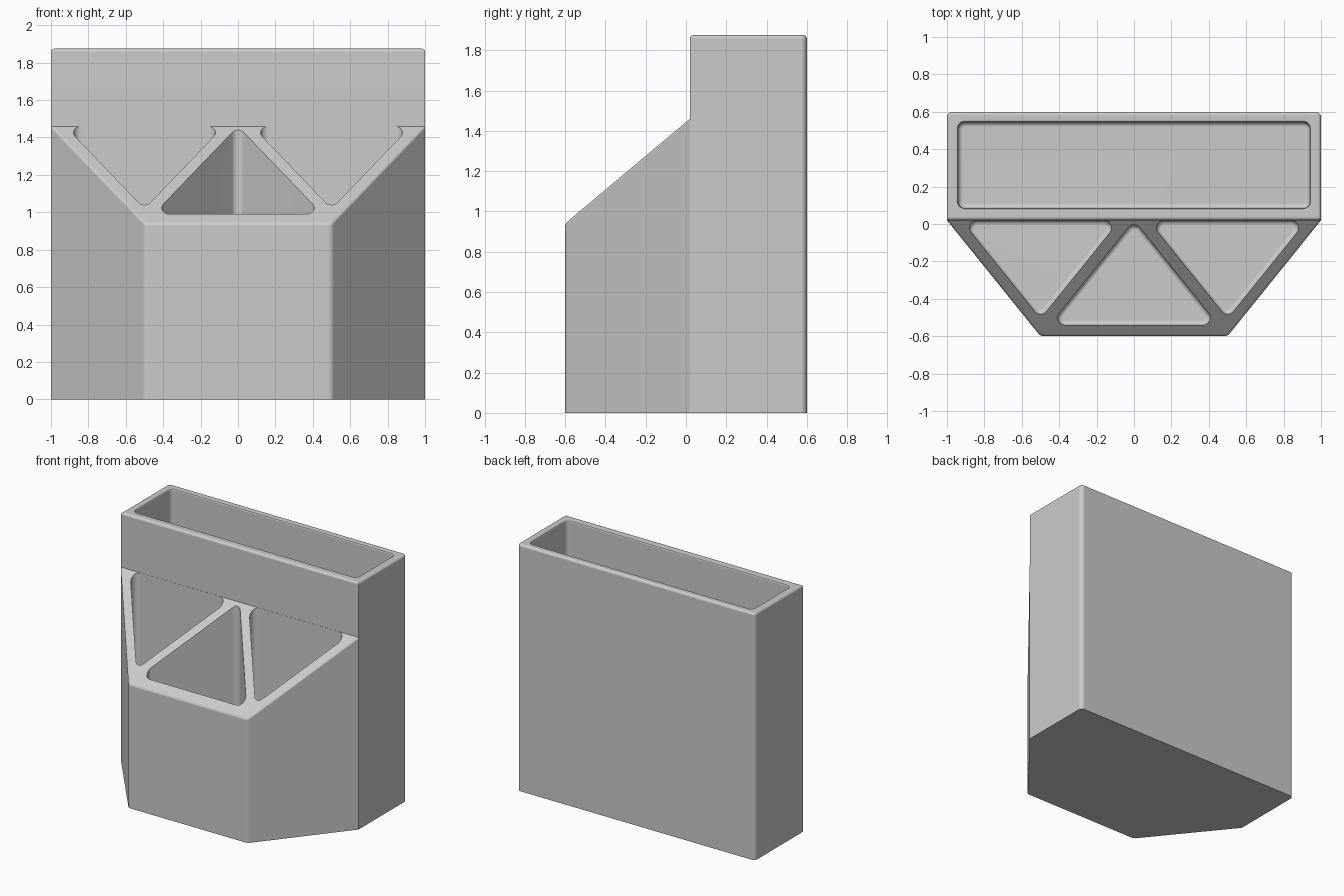
import bpy
import bmesh
import math
from mathutils import Vector

cube = bpy.data.objects.get("Cube")
if cube:
    bpy.data.objects.remove(cube, do_unlink=True)

STEPS = 6        # segments per rounded corner
WALL = 0.06      # wall and floor thickness
HEIGHT = 1.875
FRONT, BACK, BOX_FRONT = -0.6, 0.6, 0.02

grey = bpy.data.materials.new("plain grey")
grey.use_nodes = True
grey.diffuse_color = (0.6, 0.6, 0.6, 1)
grey.node_tree.nodes["Principled BSDF"].inputs["Base Color"].default_value = (0.6, 0.6, 0.6, 1)


def outline(corners, inset):
    """Counter-clockwise plan of (x, y, radius) corners, rounded and inset."""
    pts = [Vector(c[:2]) for c in corners]
    result = []
    for i, p in enumerate(pts):
        a = (p - pts[i - 1]).normalized()
        b = (pts[(i + 1) % len(pts)] - p).normalized()
        n1, n2 = Vector((a.y, -a.x)), Vector((b.y, -b.x))
        radius = max(corners[i][2], inset + 0.001)
        centre = p - (n1 + n2) / (1 + n1.dot(n2)) * radius
        turn = n1.angle_signed(n2)
        start = math.atan2(n1.y, n1.x)
        for s in range(STEPS + 1):
            t = start - turn * s / STEPS
            result.append(centre + Vector((math.cos(t), math.sin(t))) * (radius - inset))
    return result


def loft(name, corners, sections):
    """Solid through (inset, height) sections; height is a function of y."""
    bm = bmesh.new()
    rings = [[bm.verts.new((p.x, p.y, height(p.y))) for p in outline(corners, inset)]
             for inset, height in sections]
    for low, high in zip(rings, rings[1:]):
        for i in range(len(low)):
            j = (i + 1) % len(low)
            bm.faces.new((low[i], low[j], high[j], high[i]))
    bm.faces.new(rings[0][::-1])
    bm.faces.new(rings[-1])
    bmesh.ops.recalc_face_normals(bm, faces=bm.faces)
    mesh = bpy.data.meshes.new(name)
    bm.to_mesh(mesh)
    bm.free()
    mesh.materials.append(grey)
    obj = bpy.data.objects.new(name, mesh)
    bpy.context.collection.objects.link(obj)
    return obj


def flat(z):
    return lambda y: z


def slope(drop):
    return lambda y: 0.94 + (y - FRONT) * 0.52 / 0.62 - drop


def arc(r):
    """Quarter circle as (inset, drop) pairs, from the wall to the cap."""
    angles = [math.pi / 2 * s / 4 for s in range(5)]
    return [(r * (1 - math.cos(t)), r * (1 - math.sin(t))) for t in angles]


def pocket_floor(r=0.025):
    return [(d, flat(WALL + drop)) for d, drop in reversed(arc(r))]


def combine(target, other, operation):
    mod = target.modifiers.new(operation.lower(), 'BOOLEAN')
    mod.operation = operation
    mod.solver = 'EXACT'
    mod.object = other
    bpy.context.view_layer.objects.active = target
    bpy.ops.object.modifier_apply(modifier=mod.name)
    bpy.data.objects.remove(other, do_unlink=True)


# Tall rear box with a rounded rim
holder = loft("desk_holder",
              [(-1, BOX_FRONT, 0.002), (1, BOX_FRONT, 0.002), (1, BACK, 0.03), (-1, BACK, 0.03)],
              [(0, flat(0))] + [(d, flat(HEIGHT - drop)) for d, drop in arc(0.018)])

# Tapered front block with a sloping top
front_block = loft("front_block",
                   [(-0.5, FRONT, 0.04), (0.5, FRONT, 0.04), (1, BOX_FRONT, 0.002),
                    (0.97, 0.06, 0.002), (-0.97, 0.06, 0.002), (-1, BOX_FRONT, 0.002)],
                   [(0, flat(0))] + [(d, slope(drop)) for d, drop in arc(0.012)])
combine(holder, front_block, 'UNION')

# Rectangular pocket with a softened mouth
mouth = [(-d, flat(HEIGHT - drop)) for d, drop in
         [(0.012 - i, 0.012 - j) for j, i in arc(0.012)][::-1]]
mouth = [(-(0.012 - (0.012 ** 2 - s ** 2) ** 0.5), flat(HEIGHT - 0.012 + s))
         for s in (0, 0.005, 0.009, 0.012)]
box_pocket = loft("box_pocket",
                  [(-0.94, 0.085, 0.035), (0.94, 0.085, 0.035), (0.94, 0.545, 0.035), (-0.94, 0.545, 0.035)],
                  pocket_floor() + mouth + [(-0.012, flat(HEIGHT + 0.1))])
combine(holder, box_pocket, 'DIFFERENCE')

# Two outer triangular pockets, point towards the front
for side in (-1, 1):
    x = 0.5 * side
    edge = BOX_FRONT - 0.0005
    outer_pocket = loft("outer_pocket",
                        [(x, -0.505, 0.04), (x + 0.423, edge, 0.04), (x - 0.423, edge, 0.04)],
                        pocket_floor() + [(0, flat(HEIGHT))])
    combine(holder, outer_pocket, 'DIFFERENCE')

# Middle triangular pocket, point towards the rear box
middle_pocket = loft("middle_pocket",
                     [(-0.451, FRONT + WALL, 0.04), (0.451, FRONT + WALL, 0.04), (0, 0.0195, 0.04)],
                     pocket_floor() + [(0, flat(HEIGHT))])
combine(holder, middle_pocket, 'DIFFERENCE')

# Smooth fillets, crisp flats
bpy.ops.object.select_all(action='DESELECT')
holder.select_set(True)
bpy.context.view_layer.objects.active = holder
bpy.ops.object.shade_smooth_by_angle(angle=math.radians(32))
weighted = holder.modifiers.new("even_shading", 'WEIGHTED_NORMAL')
weighted.keep_sharp = True
